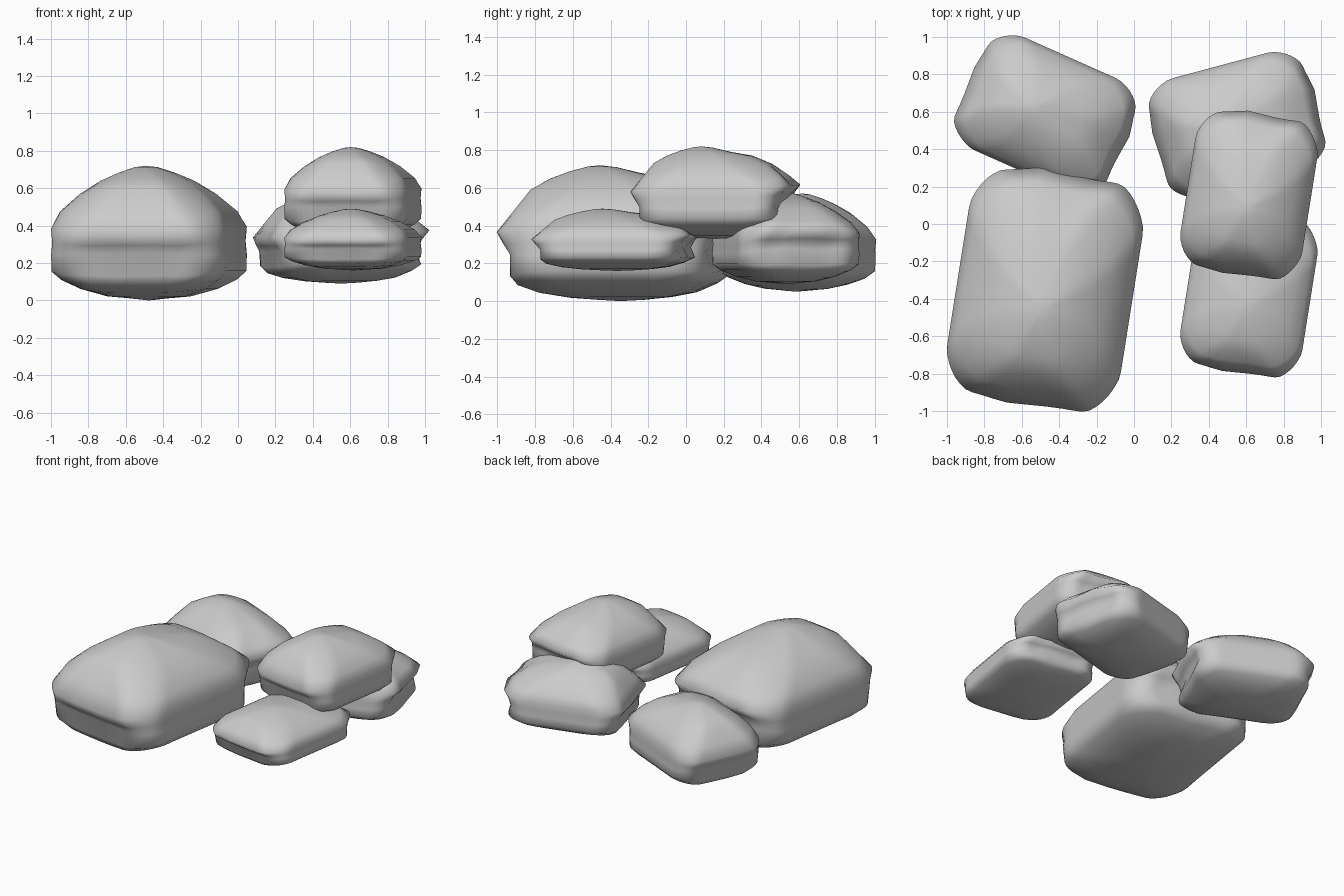
import bpy, bmesh
from math import sin, cos, pi, radians

if "Cube" in bpy.data.objects:
    bpy.data.objects.remove(bpy.data.objects["Cube"])

# Cross-section rings (outward scale, height fraction), bottom to top
SIDE = [(.2, .015), (.45, .03), (.72, .085), (.91, .155), (1, .22), (1, .33), (.985, .43), (1, .54),
        (.92, .66), (.72, .79), (.5, .89), (.3, .95), (.12, .99)]
FRONT = [(.2, .01), (.42, .025), (.66, .06), (.82, .11), (.88, .18), (.88, .35), (.94, .41), (1, .5),
         (.85, .65), (.69, .82), (.5, .9), (.3, .955), (.12, .99)]
BACK = [(.2, .01), (.42, .03), (.62, .065), (.78, .13), (.9, .21), (.83, .38), (.9, .49), (1, .58),
        (.87, .68), (.72, .81), (.52, .9), (.3, .94), (.12, .985)]
# Outline roundness per ring: small is boxy, 1 is oval
ROUND = [1, .95, .8, .66, .56, .52, .52, .54, .64, .8, .93, .98, 1]
SEGS = 56


def spow(v, p):
    return abs(v) ** p * (1 if v >= 0 else -1)


def clamp(v):
    return max(-1, min(1, v))


def stuffed_bag(name, center, half, z0, z1, angle):
    bm = bmesh.new()
    rings = []
    for i, (ss, sz) in enumerate(SIDE):
        ring = []
        for k in range(SEGS):
            a = 2 * pi * (k + .5) / SEGS
            # straight-sided outline with rounded corners
            p = ROUND[i]
            u, v = clamp(1.06 * spow(cos(a), p)), clamp(1.06 * spow(sin(a), p))
            t = min(1, max(0, (abs(v) - abs(u) + .6) / 1.2))
            w = t * t * (3 - 2 * t)
            es, ez = (BACK if v > 0 else FRONT)[i]
            # gathered folds along the open ends
            lump = 0
            if 3 <= i <= 8:
                lump = w * (.016 if v > 0 else .01) * sin(7 * u + i * 1.3)
            x = u * ss
            # ends bow outwards in the middle
            bow = 1 - (.09 if v > 0 else .06) * u * u
            y = v * (ss * (1 - w) + es * w) * (bow + lump)
            # crown sits a little towards the front
            if i >= 8:
                y -= .18 * (1 - ss)
            z = sz * (1 - w) + ez * w + lump * .5
            ring.append(bm.verts.new((x * half[0], y * half[1], z0 + z * (z1 - z0))))
        rings.append(ring)
    # skin between rings
    for lo, hi in zip(rings, rings[1:]):
        for k in range(SEGS):
            n = (k + 1) % SEGS
            bm.faces.new((lo[k], lo[n], hi[n], hi[k]))
    # closing fans
    bottom = bm.verts.new((0, 0, z0))
    top = bm.verts.new((0, -.18 * half[1], z1))
    for k in range(SEGS):
        n = (k + 1) % SEGS
        bm.faces.new((bottom, rings[0][n], rings[0][k]))
        bm.faces.new((top, rings[-1][k], rings[-1][n]))
    for f in bm.faces:
        f.smooth = True
    mesh = bpy.data.meshes.new(name)
    bm.to_mesh(mesh)
    bm.free()
    ob = bpy.data.objects.new(name, mesh)
    ob.location = (center[0], center[1], 0)
    ob.rotation_euler[2] = radians(angle)
    bpy.context.collection.objects.link(ob)
    return ob


# Large bag and four smaller ones around it
SMALL = (.33, .435)
stuffed_bag("large_bag", (-.475, -.345), (.47, .63), 0, .72, -9)
stuffed_bag("front_right_bag", (.615, -.365), SMALL, .16, .49, -9)
stuffed_bag("stacked_bag", (.615, .16), SMALL, .33, .82, -9)
stuffed_bag("back_left_bag", (-.47, .585), (.33, .45), .05, .57, -114)
stuffed_bag("back_right_bag", (.55, .53), (.33, .445), .09, .58, -75)
